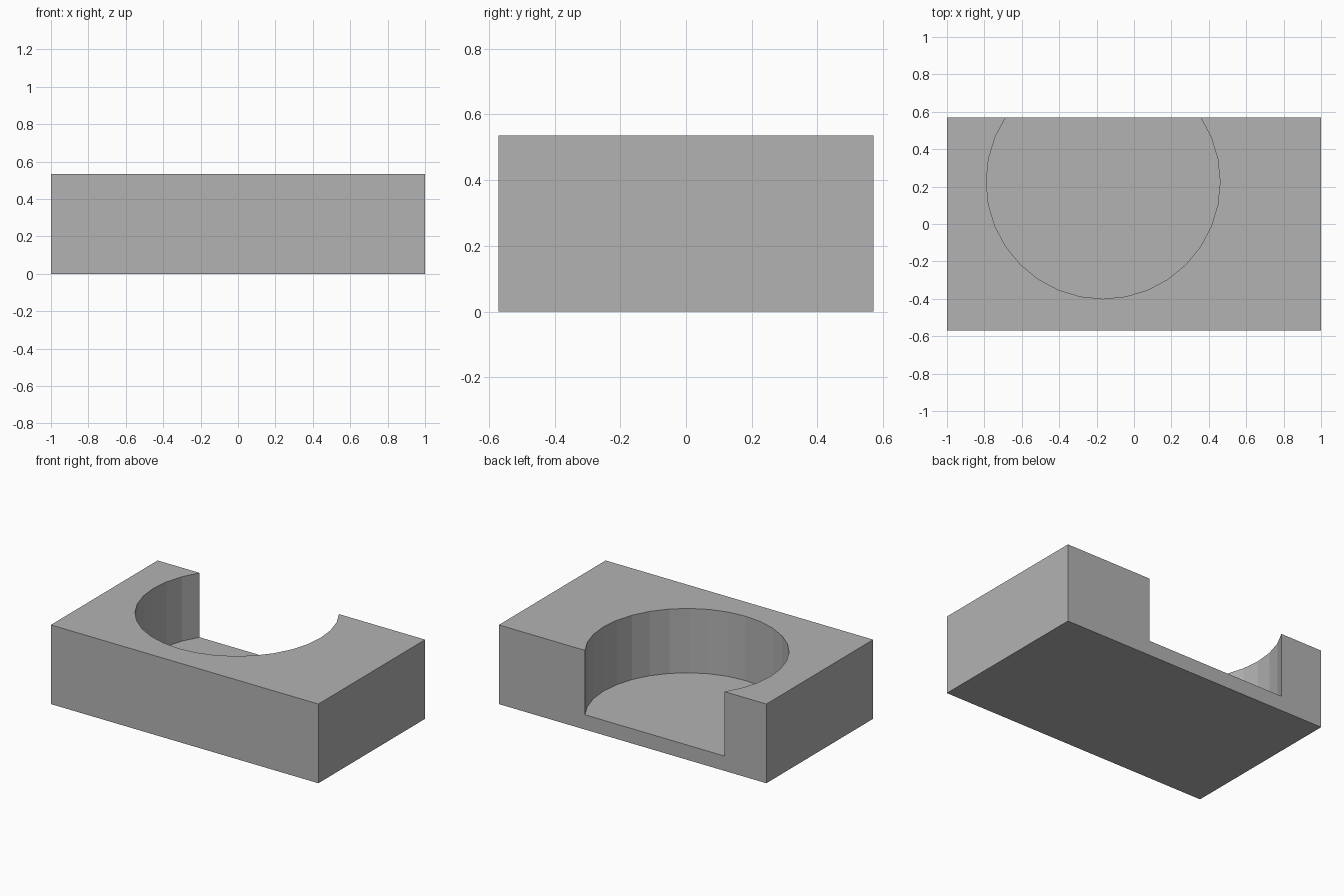
import bpy, math

if "Cube" in bpy.data.objects:
    bpy.data.objects.remove(bpy.data.objects["Cube"])

W, D, H = 2.0, 1.14, 0.535      # block size
CX, CY, R = -0.165, 0.225, 0.625  # round pocket, open at the back
FLOOR = 0.10

grey = bpy.data.materials.new("plain grey")
grey.diffuse_color = (0.45, 0.45, 0.45, 1)
grey.use_nodes = True
grey.node_tree.nodes["Principled BSDF"].inputs["Base Color"].default_value = grey.diffuse_color

# Solid block
bpy.ops.mesh.primitive_cube_add(size=1, location=(0, 0, H / 2))
block = bpy.context.object
block.name = "block"
block.scale = (W, D, H)
bpy.ops.object.transform_apply(location=True, rotation=False, scale=True)
block.data.materials.append(grey)

# Cylinder that carves the pocket
depth = 1.0
bpy.ops.mesh.primitive_cylinder_add(vertices=32, radius=R, depth=depth,
                                    location=(CX, CY, FLOOR + depth / 2))
cutter = bpy.context.object
cutter.name = "pocket_cutter"
cutter.data.materials.append(grey)

cut = block.modifiers.new("pocket", 'BOOLEAN')
cut.operation = 'DIFFERENCE'
cut.solver = 'EXACT'
cut.object = cutter

# Apply the cut and drop the cutter
bpy.context.view_layer.objects.active = block
bpy.ops.object.select_all(action='DESELECT')
block.select_set(True)
bpy.ops.object.modifier_apply(modifier=cut.name)
bpy.data.objects.remove(cutter, do_unlink=True)
bpy.ops.object.shade_flat()
